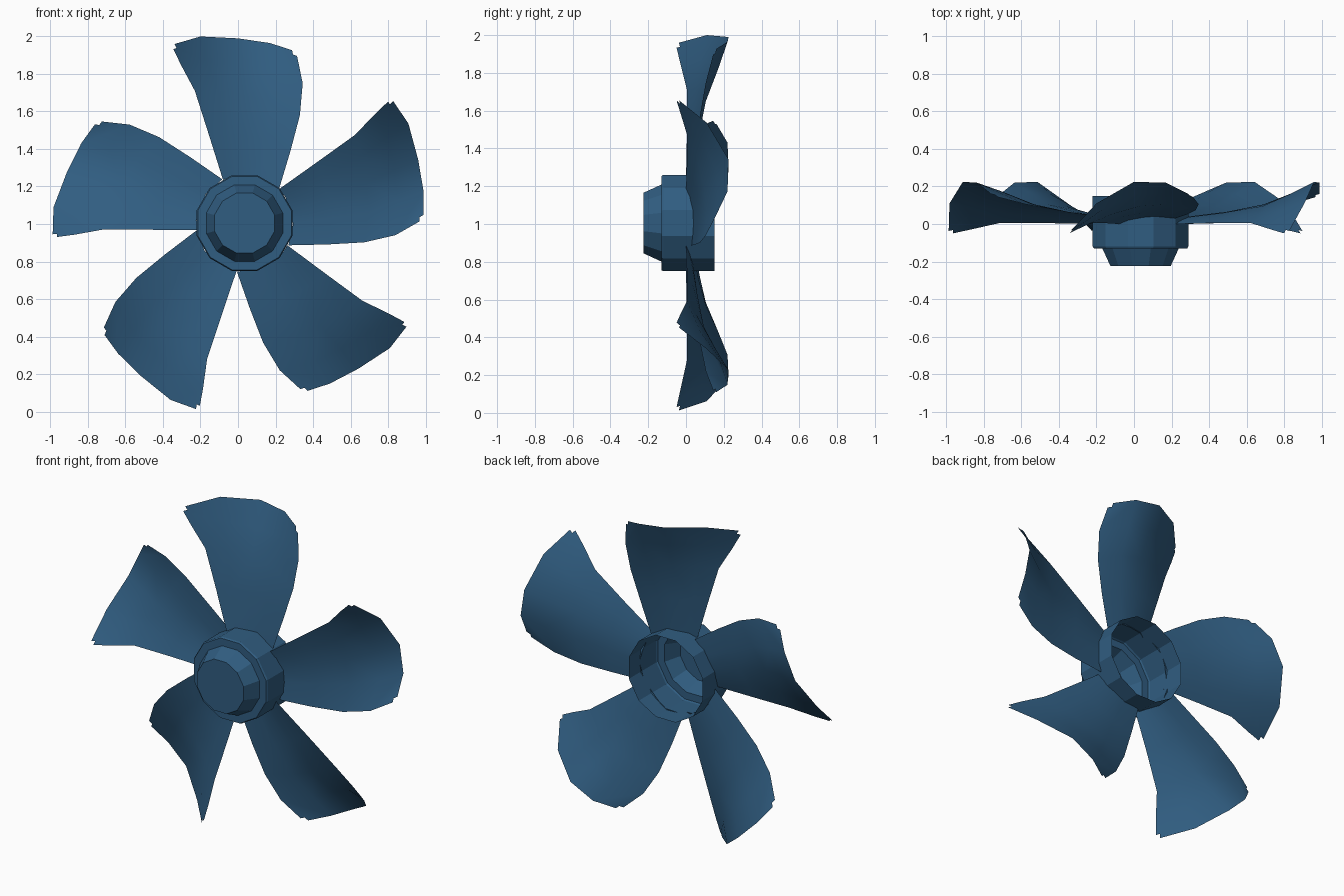
import bpy, bmesh
from math import pi, sin, cos, radians
from mathutils import Matrix, Vector

if "Cube" in bpy.data.objects:
    bpy.data.objects.remove(bpy.data.objects["Cube"])

CENTRE = Vector((0.035, 0, 1.005))

blue = bpy.data.materials.new("blue")
blue.diffuse_color = (0.03, 0.11, 0.22, 1)
blue.use_nodes = True
blue.node_tree.nodes["Principled BSDF"].inputs["Base Color"].default_value = blue.diffuse_color


def finish(name, bm, angle):
    mesh = bpy.data.meshes.new(name)
    bm.to_mesh(mesh)
    bm.free()
    mesh.materials.append(blue)
    ob = bpy.data.objects.new(name, mesh)
    bpy.context.collection.objects.link(ob)
    bpy.ops.object.select_all(action='DESELECT')
    ob.select_set(True)
    bpy.context.view_layer.objects.active = ob
    bpy.ops.object.shade_smooth_by_angle(angle=radians(angle))
    return ob


# Hub: twelve-sided stepped shell, closed at the front and open at the back
SIDES = 12
profile = [(0.264, 0.15), (0.264, -0.12), (0.258, -0.13),
           (0.211, -0.13), (0.166, -0.225)]
bm = bmesh.new()
rings = []
for r, y in profile:
    rings.append([bm.verts.new(CENTRE + Vector((r * cos(a), y, r * sin(a))))
                  for a in [2 * pi * (i + 0.5) / SIDES for i in range(SIDES)]])
for a, b in zip(rings, rings[1:]):
    for i in range(SIDES):
        j = (i + 1) % SIDES
        bm.faces.new((a[i], a[j], b[j], b[i]))
bm.faces.new(rings[-1])
bmesh.ops.recalc_face_normals(bm, faces=bm.faces)
finish("hub", bm, 20)

# Blade: cambered sheet, rows run from root to tip, leading to trailing edge
rows = [
    [(-.08, .00, 1.235), (-.03, .02, 1.255), (.05, .035, 1.255), (.12, .04, 1.25), (.22, .03, 1.19)],
    [(-.155, .005, 1.475), (-.07, .035, 1.48), (.04, .06, 1.47), (.15, .065, 1.45), (.28, .05, 1.39)],
    [(-.23, .005, 1.71), (-.11, .055, 1.71), (.03, .095, 1.69), (.18, .105, 1.65), (.33, .075, 1.58)],
    [(-.305, -.03, 1.85), (-.165, .08, 1.87), (.015, .16, 1.85), (.18, .17, 1.82), (.345, .105, 1.75)],
    [(-.355, -.055, 1.955), (-.20, .11, 2.0), (0, .225, 1.99), (.17, .22, 1.965), (.31, .15, 1.92)],
]
for k in range(5):
    spin = Matrix.Rotation(k * 2 * pi / 5, 4, 'Y')
    bm = bmesh.new()
    grid = [[bm.verts.new(CENTRE + spin @ (Vector(p) - CENTRE)) for p in row]
            for row in rows]
    for a, b in zip(grid, grid[1:]):
        for i in range(len(a) - 1):
            bm.faces.new((a[i], a[i + 1], b[i + 1], b[i]))
    # Small rounding of the two tip corners
    bmesh.ops.bevel(bm, geom=[grid[-1][0], grid[-1][-1]], offset=0.025,
                    segments=2, affect='VERTICES')
    finish(f"blade_{k + 1}", bm, 60)
